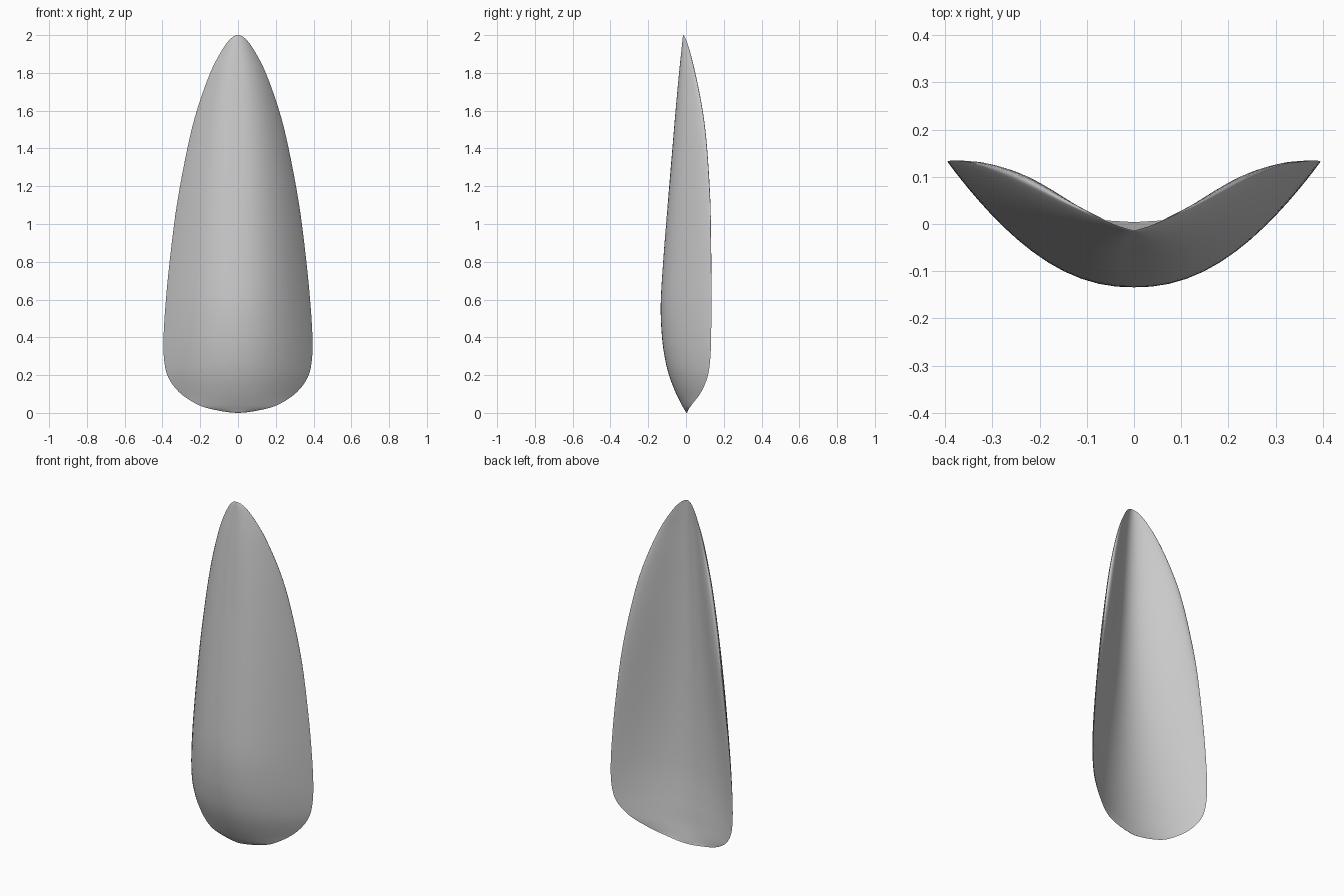
import bpy
import bmesh
import math

cube = bpy.data.objects.get("Cube")
if cube:
    bpy.data.objects.remove(cube, do_unlink=True)

# Stations up the shell: height, half width, front middle, back middle, rim depth
STATIONS = [
    (0, 0, .004, .004, .004),
    (.02, .14, -.01, .001, .014),
    (.05, .225, -.027, -.004, .036),
    (.11, .312, -.056, -.013, .08),
    (.19, .37, -.087, -.021, .114),
    (.28, .391, -.11, -.03, .128),
    (.4, .394, -.127, -.039, .133),
    (.57, .384, -.134, -.045, .134),
    (.8, .362, -.121, -.048, .133),
    (1.1, .324, -.097, -.046, .126),
    (1.4, .268, -.071, -.039, .105),
    (1.6, .218, -.054, -.032, .082),
    (1.8, .147, -.036, -.023, .046),
    (1.92, .085, -.024, -.017, .018),
    (1.98, .04, -.018, -.014, -.002),
    (2, 0, -.014, -.014, -.014),
]
STEPS = 5     # rings between stations
HALF = 16     # columns on each half of a face


def spline(p, q, r, s, t):
    """Smooth curve from q to r."""
    return [b + t / 2 * (c - a + t * (2 * a - 5 * b + 4 * c - d + t * (3 * (b - c) + d - a)))
            for a, b, c, d in zip(p, q, r, s)]


def mirrored_end(end, inner):
    """Station beyond a pole: same depth and height, opposite side."""
    return (inner[0], -inner[1], *[2 * e - i for e, i in zip(end[2:], inner[2:])])


def section(z, w, front, back, rim):
    """Closed crescent: bowed front, hollow back, rim rounder towards the top."""
    soft = math.sin(math.pi * (z / 2) ** 2)
    ring = []
    for i in range(-HALF, HALF + 1):
        angle = math.pi / 2 * abs(i) / HALF
        u = math.sin(angle)
        roll = .05 * soft * u * math.cos(angle)
        y = front + (rim - front) * u ** 2.1 - roll / 2
        ring.append((math.copysign(u, i) * w, y, z))
    for i in range(HALF - 1, -HALF, -1):
        angle = math.pi / 2 * abs(i) / HALF
        u = math.sin(angle)
        roll = .05 * soft * u * math.cos(angle)
        blend = soft / 2
        bow = u ** 2 * (1 - blend) + math.sin(math.pi / 2 * u) ** 2 * blend
        ring.append((math.copysign(u, i) * w, back + (rim - back) * bow + roll * u, z))
    return ring


# Interpolated rings, with the two poles left out
pts = [mirrored_end(STATIONS[0], STATIONS[1]), *STATIONS,
       mirrored_end(STATIONS[-1], STATIONS[-2])]
rings = [spline(*pts[k:k + 4], j / STEPS)
         for k in range(len(STATIONS) - 1) for j in range(STEPS)][1:]

# Shell surface
bm = bmesh.new()
loops = [[bm.verts.new(p) for p in section(*r)] for r in rings]
n = len(loops[0])
for low, high in zip(loops, loops[1:]):
    for i in range(n):
        j = (i + 1) % n
        bm.faces.new((low[i], low[j], high[j], high[i]))
for loop, end in ((loops[0], STATIONS[0]), (loops[-1], STATIONS[-1])):
    pole = bm.verts.new((0, end[2], end[0]))
    for i in range(n):
        bm.faces.new((loop[i], loop[(i + 1) % n], pole))
bmesh.ops.recalc_face_normals(bm, faces=bm.faces)

mesh = bpy.data.meshes.new("curved_shell")
bm.to_mesh(mesh)
bm.free()
shell = bpy.data.objects.new("curved_shell", mesh)
bpy.context.collection.objects.link(shell)

# Plain grey
grey = bpy.data.materials.new("light grey")
grey.use_nodes = True
colour = (.6, .6, .6, 1)
grey.diffuse_color = colour
grey.node_tree.nodes["Principled BSDF"].inputs["Base Color"].default_value = colour
mesh.materials.append(grey)

# Smooth faces with a crisp rim
bpy.context.view_layer.objects.active = shell
shell.select_set(True)
bpy.ops.object.shade_smooth_by_angle(angle=math.radians(50))
